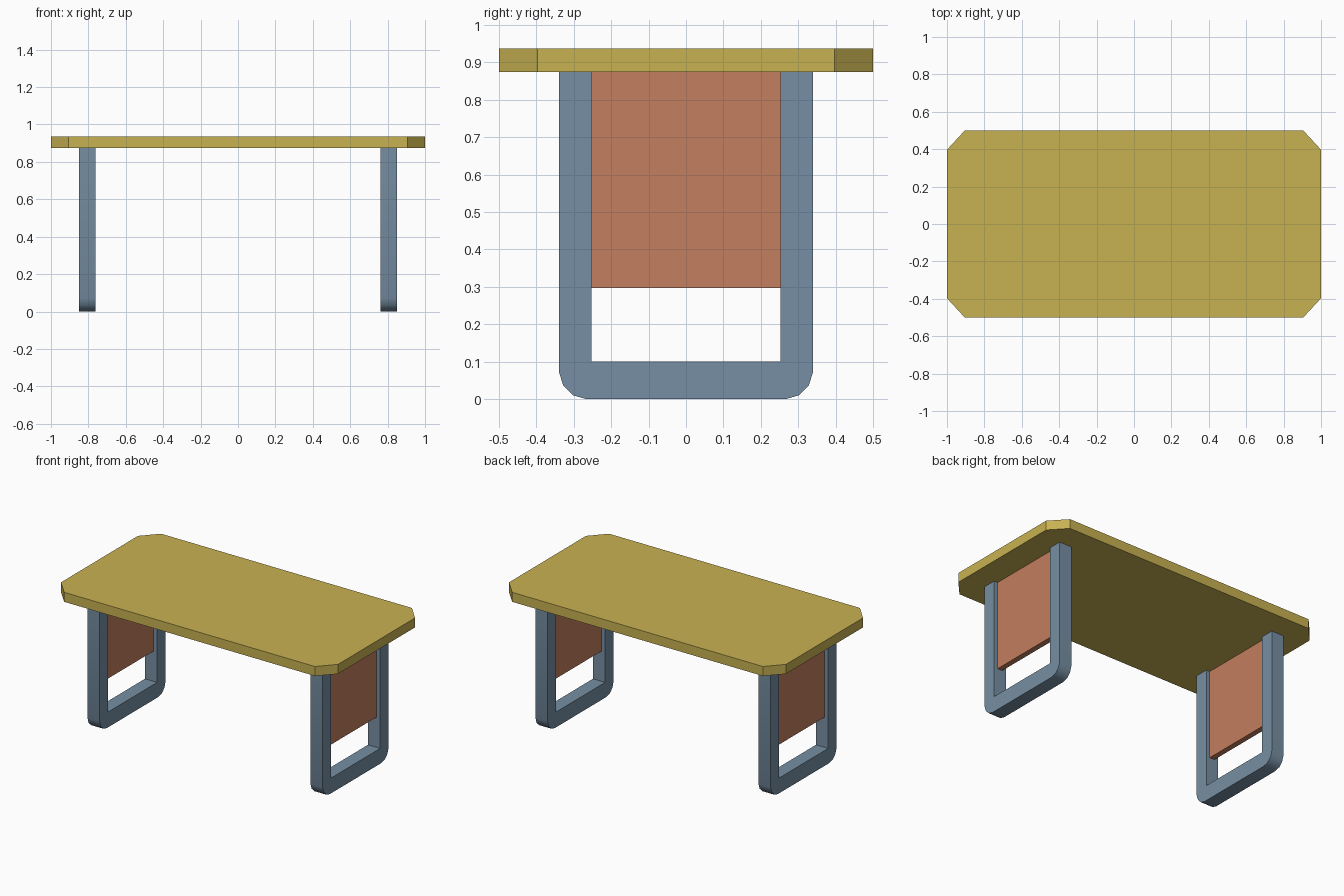
import bpy
import bmesh
import math

if "Cube" in bpy.data.objects:
    bpy.data.objects.remove(bpy.data.objects["Cube"])


def material(name, color):
    m = bpy.data.materials.new(name)
    m.diffuse_color = (*color, 1.0)
    m.use_nodes = True
    m.node_tree.nodes["Principled BSDF"].inputs["Base Color"].default_value = m.diffuse_color
    return m


def prism(name, outline, extrude, mat):
    """Extrude a closed 3D outline along a vector."""
    bm = bmesh.new()
    face = bm.faces.new([bm.verts.new(p) for p in outline])
    ext = bmesh.ops.extrude_face_region(bm, geom=[face], use_keep_orig=True)
    moved = [v for v in ext["geom"] if isinstance(v, bmesh.types.BMVert)]
    bmesh.ops.translate(bm, vec=extrude, verts=moved)
    bmesh.ops.recalc_face_normals(bm, faces=bm.faces)
    mesh = bpy.data.meshes.new(name)
    bm.to_mesh(mesh)
    bm.free()
    mesh.materials.append(mat)
    obj = bpy.data.objects.new(name, mesh)
    bpy.context.collection.objects.link(obj)
    return obj


yellow = material("mustard yellow", (0.578, 0.445, 0.084))
blue = material("steel blue", (0.184, 0.275, 0.366))
orange = material("terracotta", (0.546, 0.212, 0.114))

LEG_TOP, TOP = 0.875, 0.937

# Table top with clipped corners
half = [(1.0, -0.397), (1.0, 0.397), (0.905, 0.5)]
outline = half + [(-0.905, 0.5), (-1.0, 0.397), (-1.0, -0.397), (-0.905, -0.5), (0.905, -0.5)]
prism("table_top", [(x, y, LEG_TOP) for x, y in outline], (0, 0, TOP - LEG_TOP), yellow)

# U-shaped leg profile (y, z): right half from inner bottom to outer bottom
side = [(0.253, 0.1), (0.253, LEG_TOP), (0.34, LEG_TOP),
        (0.34, 0.073), (0.328, 0.036), (0.302, 0.01), (0.267, 0.0)]
frame = side + [(-y, z) for y, z in reversed(side)]
panel = [(-0.253, 0.297), (0.253, 0.297), (0.253, LEG_TOP), (-0.253, LEG_TOP)]

for label, cx in (("left", -0.805), ("right", 0.805)):
    # Leg frame with softly shaded bottom corners
    leg = prism(label + "_leg_frame", [(cx - 0.044, y, z) for y, z in frame], (0.088, 0, 0), blue)
    bpy.ops.object.select_all(action='DESELECT')
    leg.select_set(True)
    bpy.context.view_layer.objects.active = leg
    bpy.ops.object.shade_smooth_by_angle(angle=math.radians(32))
    # Thin panel set inside the frame
    prism(label + "_leg_panel", [(cx - 0.018, y, z) for y, z in panel], (0.036, 0, 0), orange)
